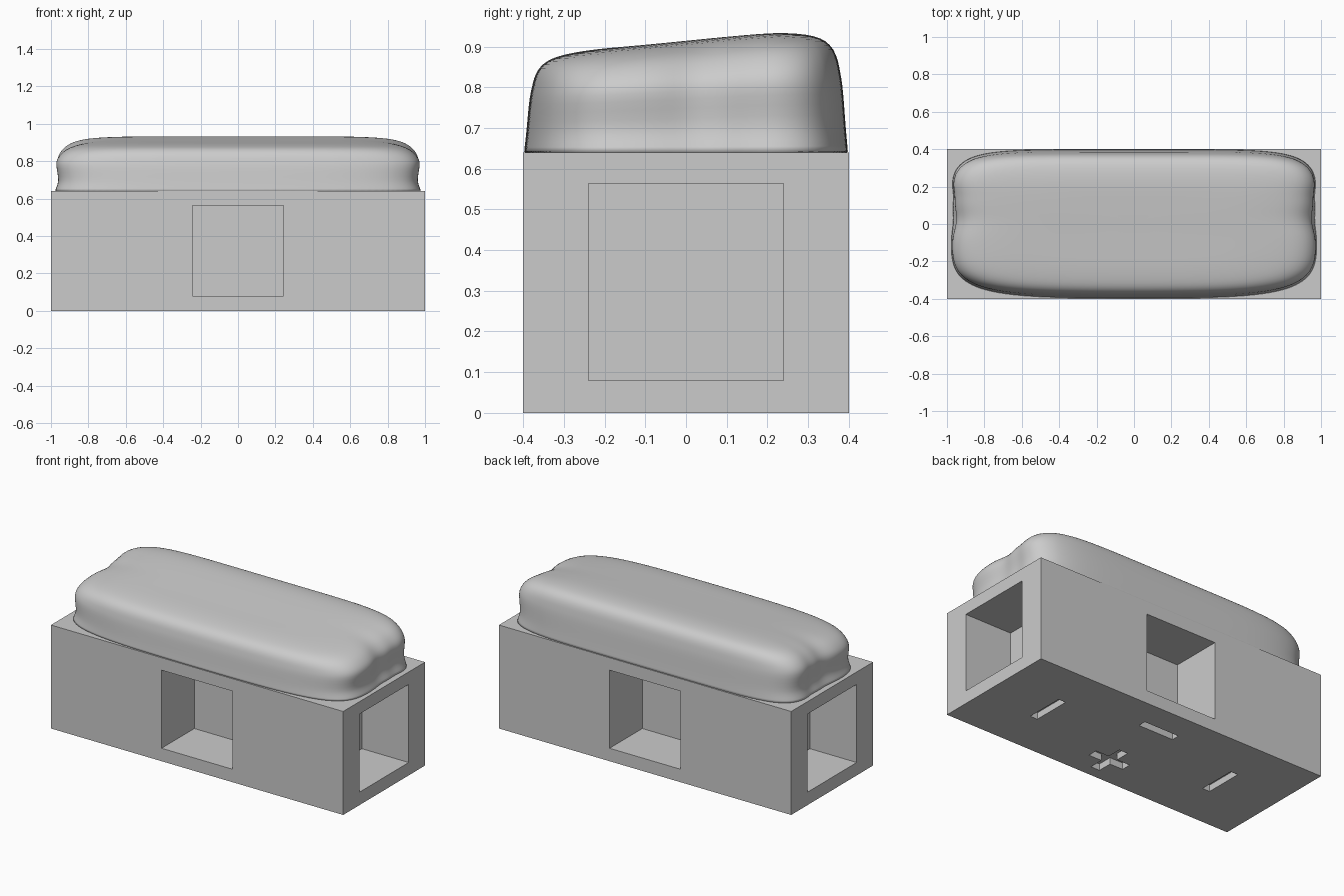
import bpy, bmesh, math

if "Cube" in bpy.data.objects:
    bpy.data.objects.remove(bpy.data.objects["Cube"])

grey = bpy.data.materials.new("plain grey")
grey.diffuse_color = (0.6, 0.6, 0.6, 1)
grey.use_nodes = True
grey.node_tree.nodes["Principled BSDF"].inputs["Base Color"].default_value = grey.diffuse_color


def make_object(name, bm):
    bmesh.ops.recalc_face_normals(bm, faces=bm.faces)
    mesh = bpy.data.meshes.new(name)
    bm.to_mesh(mesh)
    bm.free()
    mesh.materials.append(grey)
    ob = bpy.data.objects.new(name, mesh)
    bpy.context.collection.objects.link(ob)
    return ob


def box(name, x0, x1, y0, y1, z0, z1):
    bm = bmesh.new()
    bmesh.ops.create_cube(bm, size=1)
    for v in bm.verts:
        v.co = ((x0 + x1) / 2 + v.co.x * (x1 - x0),
                (y0 + y1) / 2 + v.co.y * (y1 - y0),
                (z0 + z1) / 2 + v.co.z * (z1 - z0))
    return make_object(name, bm)


def cut(target, *bounds):
    cutter = box("cutter", *bounds)
    cutter.hide_render = True
    mod = target.modifiers.new("cut", 'BOOLEAN')
    mod.operation, mod.solver, mod.object = 'DIFFERENCE', 'EXACT', cutter
    bpy.context.view_layer.objects.active = target
    bpy.ops.object.modifier_apply(modifier=mod.name)
    bpy.data.objects.remove(cutter)


# Block base with a square niche in each of the four sides
base = box("base_block", -1, 1, -0.4, 0.4, 0, 0.64)
W, D, Z0, Z1 = 0.243, 0.32, 0.08, 0.563
for s in (-1, 1):
    ys = sorted((s * (0.4 - D), s * 0.5))
    xs = sorted((s * (1 - D), s * 1.1))
    cut(base, -W, W, *ys, Z0, Z1)
    cut(base, *xs, -0.24, 0.24, Z0, Z1)

# Shallow slots and a plus mark under the base: centre and half sizes
for cx, cy, hx, hy in ((0.615, 0, 0.025, 0.12), (-0.615, 0, 0.025, 0.12),
                       (0, 0.21, 0.12, 0.025),
                       (0, -0.21, 0.12, 0.03), (0, -0.21, 0.03, 0.12)):
    cut(base, cx - hx, cx + hx, cy - hy, cy + hy, -0.1, 0.04)

# Soft mound: stacked rounded rings (height fraction, end inset, side inset)
LEVELS = [(-0.05, 0, 0), (0, 0, 0), (0.1, 0.01, 0.003), (0.21, 0.02, 0.006),
          (0.4, 0.012, 0.01), (0.56, 0.004, 0.014), (0.66, 0.012, 0.02),
          (0.74, 0.027, 0.024), (0.84, 0.055, 0.035), (0.91, 0.1, 0.055),
          (0.95, 0.15, 0.08), (0.98, 0.23, 0.12), (1, 0.36, 0.18),
          (1, 0.55, 0.25), (1, 0.8, 0.33)]
NX, NY = 40, 24
square = [(-1 + 2 * i / NX, -1) for i in range(NX)]
square += [(1, -1 + 2 * i / NY) for i in range(NY)]
square += [(-u, -v) for u, v in square]


def mound_point(u, v, f, dx, dy):
    n = 5 if v < 0 else 6
    k = (abs(u) ** n + abs(v) ** n) ** (-1 / n)
    u, v = u * k, v * k
    x, y = u * (0.98 - dx), v * (0.398 - dy)
    # front side curves back towards the ends
    if y < 0:
        y *= 1 - 0.05 * u * u
    # dents in the two ends, deeper higher up
    dent = 0.035 * math.exp(-((y - 0.03) / 0.08) ** 2) * (0.35 + 0.65 * max(f, 0))
    dent += 0.012 * math.exp(-((y - 0.15) / 0.05) ** 2)
    x -= math.copysign(dent * abs(u) ** 6, u)
    crown = 0.914 + 0.065 * y + 0.006 * math.sin(6 * y)
    return (x, y, 0.64 + f * (crown - 0.64))


bm = bmesh.new()
rings = [[bm.verts.new(mound_point(u, v, *lev)) for u, v in square] for lev in LEVELS]
N = len(square)
for a, b in zip(rings, rings[1:]):
    for i in range(N):
        j = (i + 1) % N
        bm.faces.new((a[i], a[j], b[j], b[i]))
top = bm.verts.new((0, 0, 0.914))
for i in range(N):
    bm.faces.new((rings[-1][i], rings[-1][(i + 1) % N], top))
bm.faces.new(rings[0])
mound = make_object("soft_mound", bm)
for p in mound.data.polygons:
    p.use_smooth = len(p.vertices) < 5
sub = mound.modifiers.new("smooth", 'SUBSURF')
sub.levels = sub.render_levels = 1
